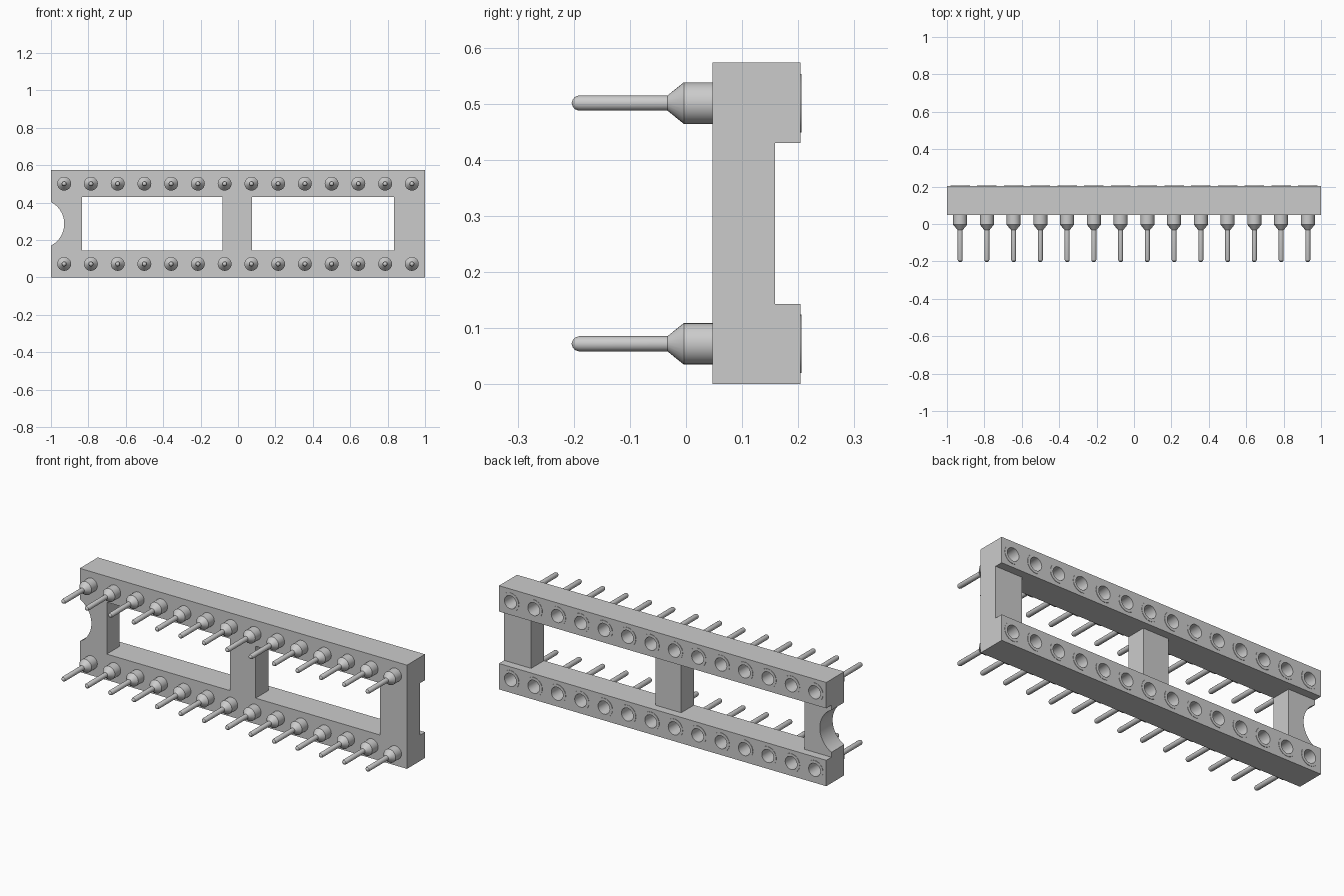
import bpy, bmesh
from math import pi, radians
from mathutils import Matrix, Vector

cube = bpy.data.objects.get("Cube")
if cube:
    bpy.data.objects.remove(cube, do_unlink=True)

HEIGHT, RAIL = 0.573, 0.143
FRONT, BACK, STEP = 0.047, 0.204, 0.159
ROWS = (0.072, HEIGHT - 0.072)
COUNT, PITCH = 14, 0.143
COLUMNS = [(i - (COUNT - 1) / 2) * PITCH for i in range(COUNT)]

grey = bpy.data.materials.new("plain grey")
grey.use_nodes = True
grey.diffuse_color = (0.6, 0.6, 0.6, 1)
grey.node_tree.nodes["Principled BSDF"].inputs["Base Color"].default_value = (0.6, 0.6, 0.6, 1)


def finish(name, bm):
    mesh = bpy.data.meshes.new(name)
    bmesh.ops.recalc_face_normals(bm, faces=bm.faces)
    bm.to_mesh(mesh)
    bm.free()
    mesh.materials.append(grey)
    obj = bpy.data.objects.new(name, mesh)
    bpy.context.collection.objects.link(obj)
    return obj


def add_box(bm, x0, x1, y0, y1, z0, z1):
    size = Matrix.Diagonal((x1 - x0, y1 - y0, z1 - z0, 1))
    centre = Vector((x0 + x1, y0 + y1, z0 + z1)) / 2
    bmesh.ops.create_cube(bm, size=1, matrix=Matrix.Translation(centre) @ size)


def add_cylinder(bm, x, z, radius, y0, y1, sides):
    place = Matrix.Translation((x, (y0 + y1) / 2, z)) @ Matrix.Rotation(pi / 2, 4, "X")
    bmesh.ops.create_cone(bm, cap_ends=True, segments=sides, radius1=radius,
                          radius2=radius, depth=y1 - y0, matrix=place)


def smooth(obj):
    bpy.ops.object.select_all(action="DESELECT")
    obj.select_set(True)
    bpy.context.view_layer.objects.active = obj
    bpy.ops.object.shade_smooth_by_angle(angle=radians(30))


def cut(obj, bm):
    cutter = finish("cutter", bm)
    cutter.hide_render = True
    mod = obj.modifiers.new("cut", "BOOLEAN")
    mod.operation, mod.solver, mod.object = "DIFFERENCE", "EXACT", cutter
    bpy.context.view_layer.objects.active = obj
    bpy.ops.object.modifier_apply(modifier=mod.name)
    bpy.data.objects.remove(cutter, do_unlink=True)


# Socket frame block
bm = bmesh.new()
add_box(bm, -1, 1, FRONT, BACK, 0, HEIGHT)
frame = finish("socket_frame", bm)

# Channel between the rails on the back
bm = bmesh.new()
add_box(bm, -1.2, 1.2, STEP, BACK + 0.1, RAIL, HEIGHT - RAIL)
cut(frame, bm)

# Two windows, leaving three crossbars
bm = bmesh.new()
for x0, x1 in ((-0.835, -0.082), (0.075, 0.835)):
    add_box(bm, x0, x1, FRONT - 0.1, BACK + 0.1, RAIL, HEIGHT - RAIL)
cut(frame, bm)

# Round orientation notch at one end
bm = bmesh.new()
add_cylinder(bm, -1.06, HEIGHT / 2, 0.131, FRONT - 0.1, STEP + 0.02, 64)
cut(frame, bm)

# Bores that hold the contacts
bm = bmesh.new()
for z in ROWS:
    for x in COLUMNS:
        add_cylinder(bm, x, z, 0.044, FRONT + 0.02, BACK + 0.1, 24)
cut(frame, bm)
smooth(frame)

# Turned contact: rounded pin, cone, barrel, flange and open socket (radius, y)
PROFILE = [(0, -0.204), (0.006, -0.202), (0.011, -0.198), (0.0135, -0.191),
           (0.0135, -0.033), (0.037, -0.004), (0.037, 0.202), (0.052, 0.202),
           (0.052, 0.206), (0.036, 0.206), (0.03, 0.09), (0, 0.08)]
bm = bmesh.new()
points = [bm.verts.new((r, y, 0)) for r, y in PROFILE]
edges = [bm.edges.new(pair) for pair in zip(points, points[1:])]
bmesh.ops.spin(bm, geom=points + edges, cent=(0, 0, 0), axis=(0, 1, 0),
               angle=2 * pi, steps=24, use_merge=True)
bmesh.ops.remove_doubles(bm, verts=bm.verts, dist=0.0001)
contact = finish("contact_pin", bm)
smooth(contact)

# Repeat the contact along both rails
for row, z in zip(("lower", "upper"), ROWS):
    for i, x in enumerate(COLUMNS):
        pin = bpy.data.objects.new(f"{row}_contact_pin_{i + 1}", contact.data)
        pin.location = (x, 0, z)
        bpy.context.collection.objects.link(pin)
bpy.data.objects.remove(contact, do_unlink=True)
